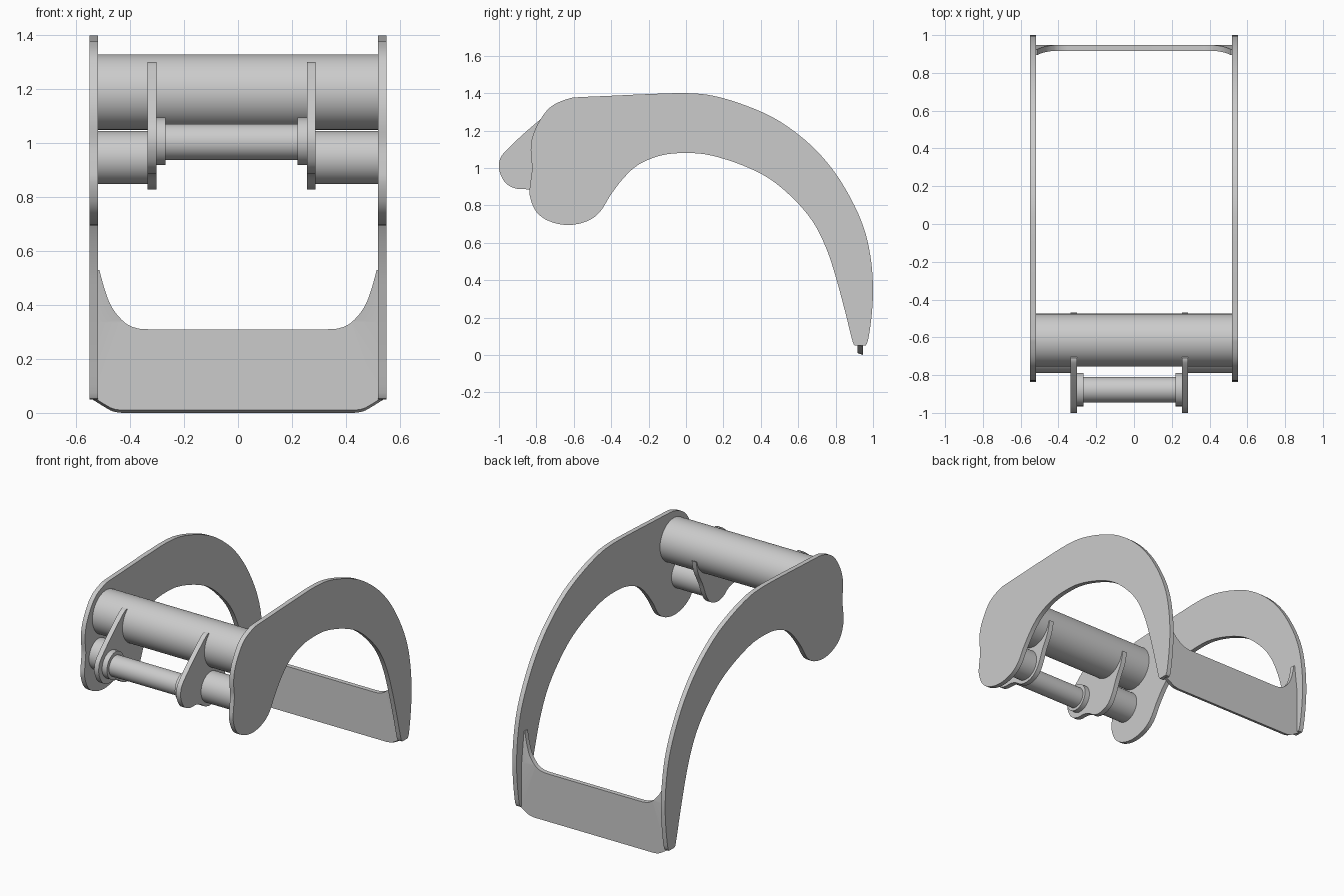
import bpy, bmesh, math
from mathutils import Matrix, Vector

if "Cube" in bpy.data.objects:
    bpy.data.objects.remove(bpy.data.objects["Cube"])


def finish(name, bm):
    bmesh.ops.recalc_face_normals(bm, faces=bm.faces)
    me = bpy.data.meshes.new(name)
    bm.to_mesh(me)
    bm.free()
    ob = bpy.data.objects.new(name, me)
    bpy.context.collection.objects.link(ob)
    bpy.ops.object.select_all(action='DESELECT')
    ob.select_set(True)
    bpy.context.view_layer.objects.active = ob
    bpy.ops.object.shade_smooth_by_angle(angle=math.radians(30))
    return ob


def spline(pts, steps=4):
    """Smooth open curve through the points (Catmull-Rom)."""
    p = [Vector(q) for q in pts]
    p = [p[0]] + p + [p[-1]]
    out = []
    for a, b, c, d in zip(p, p[1:], p[2:], p[3:]):
        for i in range(steps):
            t = i / steps
            out.append(0.5 * (2 * b + (c - a) * t + (2 * a - 5 * b + 4 * c - d) * t * t
                              + (3 * b - a - 3 * c + d) * t ** 3))
    return out + [p[-1]]


def prism(points, offset):
    bm = bmesh.new()
    face = bm.faces.new([bm.verts.new(p) for p in points])
    new = bmesh.ops.extrude_face_region(bm, geom=[face])["geom"]
    bmesh.ops.translate(bm, vec=offset,
                        verts=[v for v in new if isinstance(v, bmesh.types.BMVert)])
    return bm


def plate(name, outline, x0, x1):
    return finish(name, prism([(x0, y, z) for y, z in outline], (x1 - x0, 0, 0)))


def tube(name, x0, x1, y, z, r):
    bm = bmesh.new()
    m = Matrix.Translation(((x0 + x1) / 2, y, z)) @ Matrix.Rotation(math.pi / 2, 4, 'Y')
    bmesh.ops.create_cone(bm, cap_ends=True, segments=64, radius1=r, radius2=r,
                          depth=x1 - x0, matrix=m)
    return finish(name, bm)


# Curved side plates
side = spline([
    (0.96, 0.05), (0.972, 0.075), (0.985, 0.15), (0.996, 0.25), (1.0, 0.36), (0.99, 0.5),
    (0.96, 0.65), (0.90, 0.80), (0.80, 0.97), (0.67, 1.12), (0.50, 1.25), (0.33, 1.33),
    (0.15, 1.385), (0, 1.40), (-0.2, 1.395), (-0.4, 1.386), (-0.58, 1.378), (-0.63, 1.37),
    (-0.70, 1.342), (-0.75, 1.30), (-0.80, 1.22), (-0.825, 1.15), (-0.83, 1.08),
    (-0.823, 1.0), (-0.832, 0.92), (-0.835, 0.85), (-0.80, 0.765), (-0.73, 0.715),
    (-0.63, 0.695), (-0.53, 0.715), (-0.46, 0.765), (-0.40, 0.86), (-0.33, 0.95),
    (-0.25, 1.02), (-0.13, 1.068), (0, 1.08), (0.13, 1.068), (0.3, 1.015), (0.45, 0.94),
    (0.58, 0.83), (0.68, 0.71), (0.75, 0.57), (0.80, 0.42), (0.85, 0.235), (0.89, 0.075),
    (0.905, 0.05)])
plate("side_plate_left", side, -0.55, -0.52)
plate("side_plate_right", side, 0.52, 0.55)

# Cross tubes
tube("main_tube", -0.52, 0.52, -0.615, 1.19, 0.14)
tube("lower_tube_left", -0.52, -0.335, -0.692, 0.947, 0.098)
tube("lower_tube_right", 0.287, 0.52, -0.692, 0.947, 0.098)

# Hooked brackets hugging the main tube
arc = [(-0.615 + 0.138 * math.cos(math.radians(a)), 1.19 + 0.138 * math.sin(math.radians(a)))
       for a in range(350, 129, -10)]
hook = spline([
    (-0.71, 1.302), (-0.735, 1.293), (-0.79, 1.25), (-0.88, 1.172), (-0.965, 1.09),
    (-0.995, 1.045), (-0.998, 0.985), (-0.965, 0.92), (-0.91, 0.89), (-0.84, 0.885),
    (-0.795, 0.87), (-0.75, 0.84), (-0.69, 0.828), (-0.62, 0.85), (-0.575, 0.905),
    (-0.535, 1.0), (-0.488, 1.09), (-0.468, 1.17)])
plate("bracket_left", hook + arc, -0.335, -0.303)
plate("bracket_right", hook + arc, 0.255, 0.287)

# Hinge pin tube with collars
tube("pin_tube", -0.303, 0.255, -0.877, 1.005, 0.067)
tube("collar_left", -0.303, -0.268, -0.877, 1.007, 0.088)
tube("collar_right", 0.22, 0.255, -0.877, 1.007, 0.088)

# Rear cross blade with raised ends
half = spline([(0.43, 0), (0.465, 0.006), (0.50, 0.025), (0.54, 0.05)])
half += [Vector((0.52, 0.05)), Vector((0.52, 0.53))]
half += spline([(0.514, 0.53), (0.495, 0.46), (0.467, 0.39), (0.42, 0.335), (0.375, 0.314),
                (0.33, 0.31)])
outline = half + [Vector((-p.x, p.y)) for p in reversed(half)]
bm = prism([(p.x, 0.917, p.y) for p in outline], (0, 0.03, 0))
for v in bm.verts:
    if v.co.z < 0.049 and v.co.y < 0.93:
        v.co.z += 0.01
bmesh.ops.bisect_plane(bm, geom=bm.verts[:] + bm.edges[:] + bm.faces[:],
                       plane_co=(0, 0, 0.336), plane_no=(0, 0, 1))
for v in bm.verts:
    v.co.y -= 0.12 * max(0, v.co.z - 0.336)
finish("cross_blade", bm)
